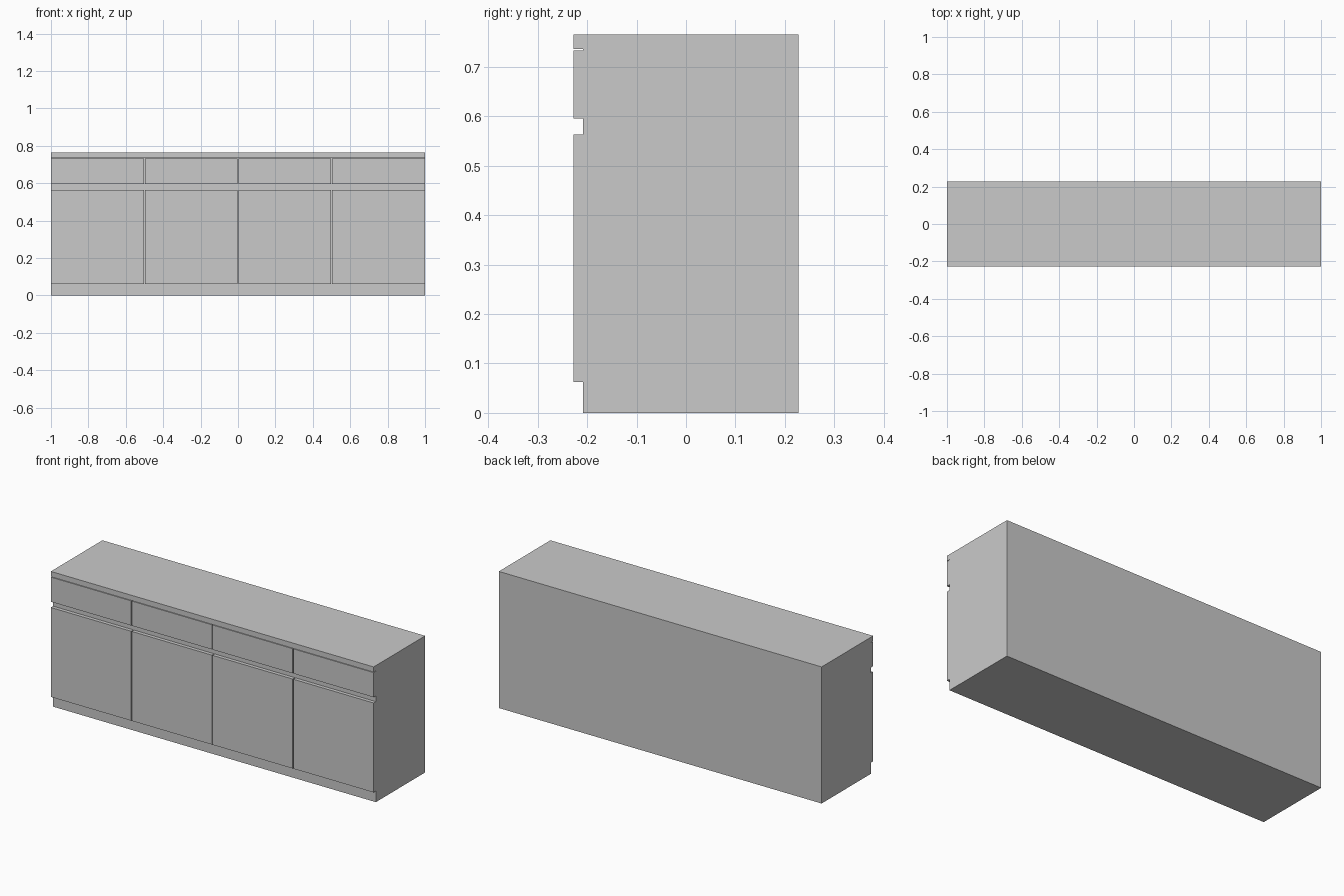
import bpy

if "Cube" in bpy.data.objects:
    bpy.data.objects.remove(bpy.data.objects["Cube"])

# One flat grey for the whole sideboard
grey = bpy.data.materials.new("light_grey")
grey.diffuse_color = (0.59, 0.59, 0.59, 1.0)
grey.use_nodes = True
grey.node_tree.nodes["Principled BSDF"].inputs["Base Color"].default_value = grey.diffuse_color


def box(name, x, y, z):
    """Box from (min, max) ranges on each axis."""
    bpy.ops.mesh.primitive_cube_add(size=1)
    ob = bpy.context.object
    ob.name = name
    for v in ob.data.vertices:
        v.co = [r[0] if c < 0 else r[1] for c, r in zip(v.co, (x, y, z))]
    ob.data.materials.append(grey)
    return ob


W, FRONT, BACK, RECESS = 1.0, -0.228, 0.228, -0.208
GAP = 0.005      # slit between neighbouring fronts
N = 4            # number of equal bays

# Carcass, recessed plinth and worktop
box("plinth", (-W, W), (RECESS, BACK), (0, 0.062))
box("carcass", (-W, W), (RECESS, BACK), (0.062, 0.736))
box("worktop", (-W, W), (FRONT, BACK), (0.736, 0.765))

# Door and drawer fronts, with a finger-pull channel between the rows
bay = 2 * W / N
for i in range(N):
    x0 = -W + i * bay + (GAP / 2 if i > 0 else 0)
    x1 = -W + (i + 1) * bay - (GAP / 2 if i < N - 1 else 0)
    box(f"door_{i + 1}", (x0, x1), (FRONT, RECESS), (0.062, 0.563))
    box(f"drawer_front_{i + 1}", (x0, x1), (FRONT, RECESS), (0.595, 0.733))
